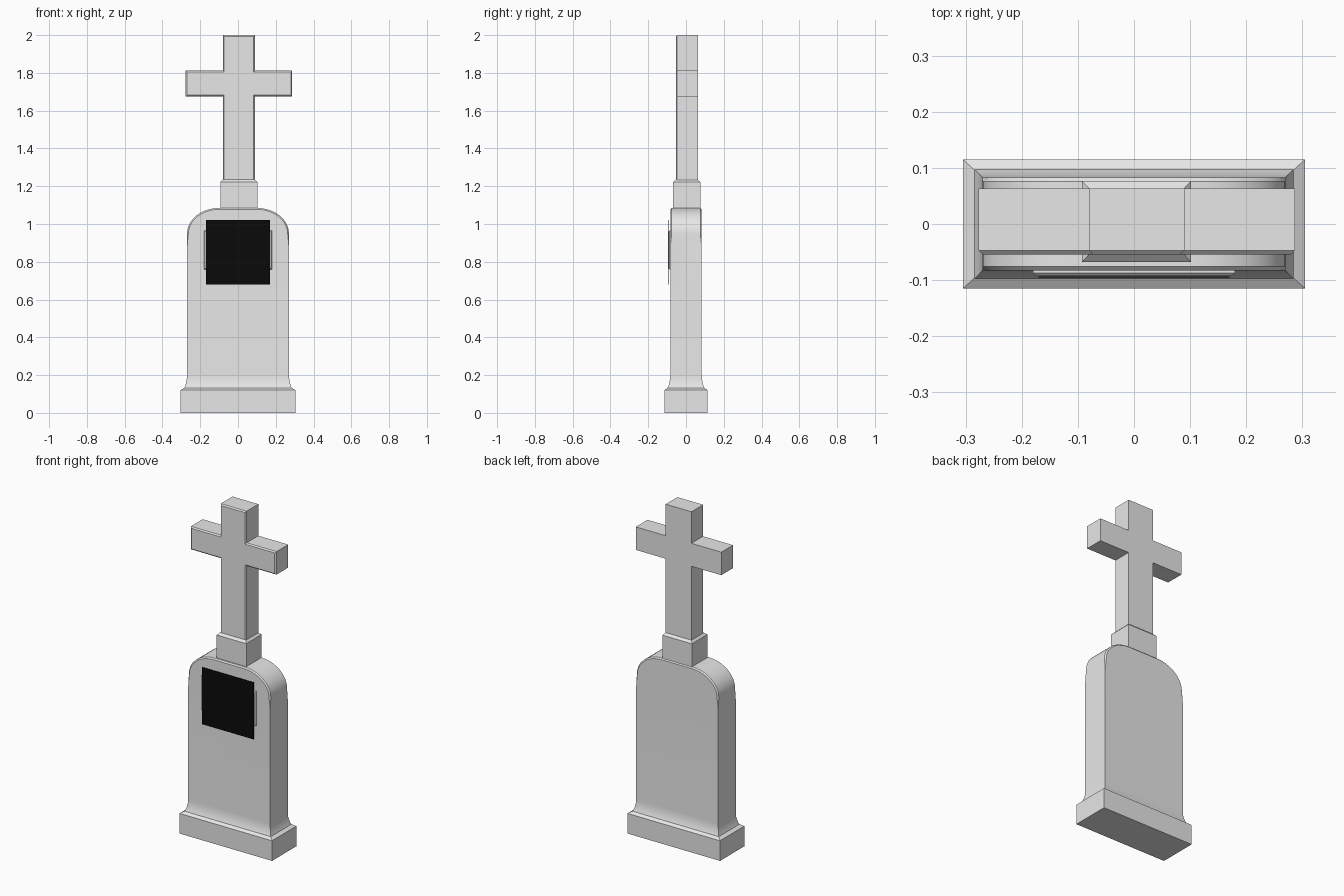
import bpy, bmesh, math
from mathutils import Vector

cube = bpy.data.objects.get("Cube")
if cube:
    bpy.data.objects.remove(cube)


def material(name, value):
    m = bpy.data.materials.new(name)
    m.use_nodes = True
    m.diffuse_color = (value, value, value, 1)
    m.node_tree.nodes["Principled BSDF"].inputs["Base Color"].default_value = (value, value, value, 1)
    return m


stone = material("pale_stone", 0.8)
black = material("black", 0.003)


def finish(bm, name, mat):
    bmesh.ops.recalc_face_normals(bm, faces=bm.faces)
    me = bpy.data.meshes.new(name)
    bm.to_mesh(me)
    bm.free()
    me.materials.append(mat)
    ob = bpy.data.objects.new(name, me)
    bpy.context.collection.objects.link(ob)
    return ob


def prism(outline, y0, y1):
    """Extrude an x-z outline from y0 to y1."""
    bm = bmesh.new()
    face = bm.faces.new([bm.verts.new((x, y0, z)) for x, z in outline])
    ext = bmesh.ops.extrude_face_region(bm, geom=[face])["geom"]
    verts = [v for v in ext if isinstance(v, bmesh.types.BMVert)]
    bmesh.ops.translate(bm, verts=verts, vec=(0, y1 - y0, 0))
    bmesh.ops.recalc_face_normals(bm, faces=bm.faces)
    return bm


def stacked(name, rings):
    """Rectangular rings (x0, x1, y0, y1, z) joined bottom to top."""
    bm = bmesh.new()
    loops = [[bm.verts.new(c) for c in ((a, c, z), (b, c, z), (b, d, z), (a, d, z))]
             for a, b, c, d, z in rings]
    for lo, hi in zip(loops, loops[1:]):
        for i in range(4):
            j = (i + 1) % 4
            bm.faces.new((lo[i], lo[j], hi[j], hi[i]))
    bm.faces.new(loops[0])
    bm.faces.new(loops[-1])
    return finish(bm, name, stone)


# Plinth with a sloped top edge
stacked("plinth", [(-.305, .305, -.115, .115, 0), (-.305, .305, -.115, .115, .12),
                   (-.285, .285, -.097, .097, .132)])

# Headstone slab: round shoulders, chamfered along the arch, flared foot
arch = [(.1 + .17 * math.cos(t), .948 + .137 * math.sin(t))
        for t in (math.pi / 2 * i / 10 for i in range(11))]
outline = [(.27, .13)] + arch + [(-x, z) for x, z in reversed(arch)] + [(-.27, .13)]
bm = prism(outline, -.083, .083)
rim = [e for e in bm.edges if min(v.co.z for v in e.verts) > .94
       and abs(e.verts[0].co.y - e.verts[1].co.y) < .01]
bmesh.ops.bevel(bm, geom=rim, offset=.007, segments=1, affect='EDGES')
foot_top = .2
for z in (.145, .16, .18, foot_top):
    bmesh.ops.bisect_plane(bm, geom=bm.verts[:] + bm.edges[:] + bm.faces[:],
                           plane_co=(0, 0, z), plane_no=(0, 0, 1))
for v in bm.verts:
    if v.co.z < foot_top:
        flare = .015 * ((foot_top - v.co.z) / .07) ** 2
        v.co.x += math.copysign(flare, v.co.x)
        v.co.y += math.copysign(flare, v.co.y)
slab = finish(bm, "headstone_slab", stone)
bpy.ops.object.select_all(action='DESELECT')
bpy.context.view_layer.objects.active = slab
slab.select_set(True)
bpy.ops.object.shade_smooth_by_angle(angle=math.radians(30))

# Pedestal under the cross
stacked("cross_pedestal", [(-.093, .102, -.068, .077, 1.07), (-.093, .102, -.068, .077, 1.222),
                           (-.08, .089, -.054, .063, 1.235)])

# Cross with a small bevel everywhere except along its back face
left, right, arm_left, arm_right = -.08, .09, -.277, .287
low, high, top = 1.675, 1.812, 2.0
cross = [(left, 1.225), (right, 1.225), (right, low), (arm_right, low), (arm_right, high),
         (right, high), (right, top), (left, top), (left, high), (arm_left, high),
         (arm_left, low), (left, low)]
bm = prism(cross, -.054, .063)
front = [e for e in bm.edges if all(v.co.y < 0 for v in e.verts)]
bmesh.ops.bevel(bm, geom=front, offset=.007, segments=1, affect='EDGES')
finish(bm, "cross", stone)

# Raised plaque with chamfered front
bm = prism([(-.18, .76), (.18, .76), (.18, .965), (-.18, .965)], -.093, -.075)
front = [e for e in bm.edges if all(v.co.y < -.09 for v in e.verts)]
bmesh.ops.bevel(bm, geom=front, offset=.006, segments=1, affect='EDGES')
finish(bm, "plaque", stone)

# Thin black panel over the plaque
bm = prism([(-.17, .68), (.17, .68), (.17, 1.02), (-.17, 1.02)], -.0955, -.0935)
finish(bm, "black_panel", black)
